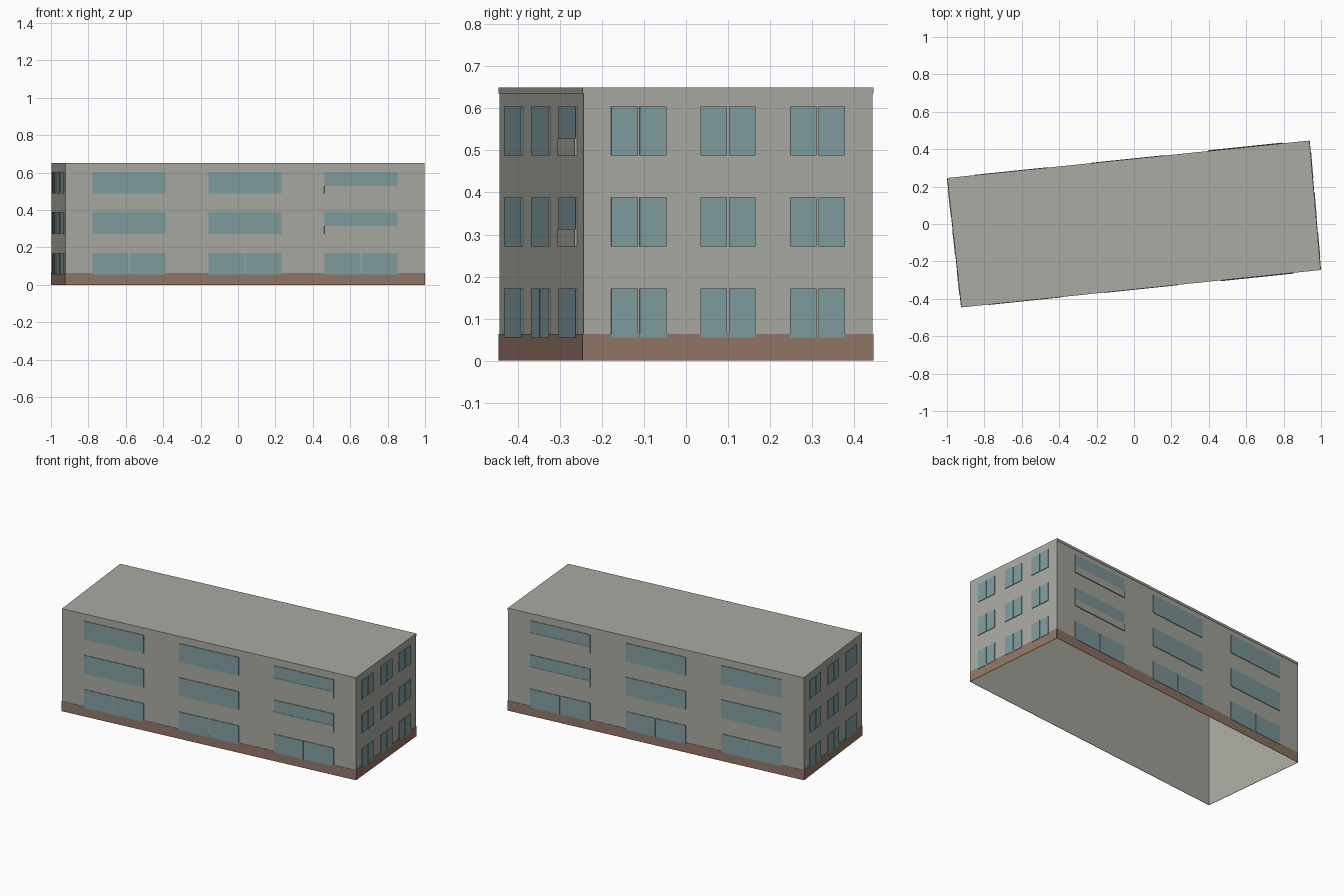
import bpy, bmesh
from mathutils import Vector, Matrix

cube = bpy.data.objects.get("Cube")
if cube:
    bpy.data.objects.remove(cube, do_unlink=True)


def make_material(name, rgb):
    mat = bpy.data.materials.new(name)
    mat.use_nodes = True
    mat.diffuse_color = (*rgb, 1)
    mat.node_tree.nodes["Principled BSDF"].inputs["Base Color"].default_value = (*rgb, 1)
    return mat


plaster = make_material("grey plaster", (0.40, 0.405, 0.36))
brick = make_material("brown plinth", (0.29, 0.185, 0.135))
glass = make_material("blue glass", (0.22, 0.34, 0.355))

# Plan corners, counterclockwise from the front wall's -x end
CORNERS = [Vector(c) for c in ((-0.923, -0.444), (0.998, -0.244),
                               (0.938, 0.444), (-0.998, 0.244))]
HEIGHT = 0.65
FLOORS = ((0.055, 0.171), (0.272, 0.388), (0.488, 0.604))


def finish(name, bm, mat):
    mesh = bpy.data.meshes.new(name)
    bm.to_mesh(mesh)
    bm.free()
    mesh.materials.append(mat)
    obj = bpy.data.objects.new(name, mesh)
    bpy.context.collection.objects.link(obj)
    return obj


def wall_frame(i):
    """Start point, direction, outward normal and length of wall i."""
    a, b = CORNERS[i], CORNERS[(i + 1) % 4]
    d = (b - a).normalized()
    return a, d, Vector((d.y, -d.x)), (b - a).length


def add_plate(bm, i, s0, s1, z0, z1, depth):
    """Thin plate on wall i from s0 to s1 along it, open towards the wall."""
    a, d, n, _ = wall_frame(i)
    mid = a + d * (s0 + s1) / 2 + n * depth / 2
    axes = Matrix(((d.x, -n.x, 0), (d.y, -n.y, 0), (0, 0, 1))).to_4x4()
    size = Matrix.Diagonal((s1 - s0, depth, z1 - z0, 1))
    place = Matrix.Translation((mid.x, mid.y, (z0 + z1) / 2))
    made = bmesh.ops.create_cube(bm, size=1, matrix=place @ axes @ size)
    faces = {f for v in made["verts"] for f in v.link_faces}
    for f in faces:
        f.normal_update()
    back = min(faces, key=lambda f: f.calc_center_median().xy.dot(n))
    bmesh.ops.delete(bm, geom=[back], context='FACES_ONLY')


# Building shell: four walls and a flat roof, open underneath
bm = bmesh.new()
low = [bm.verts.new((c.x, c.y, 0)) for c in CORNERS]
top = [bm.verts.new((c.x, c.y, HEIGHT)) for c in CORNERS]
for i in range(4):
    j = (i + 1) % 4
    bm.faces.new((low[i], low[j], top[j], top[i]))
bm.faces.new(top)
finish("building_shell", bm, plaster)

# Plinth around the foot of the walls
bm = bmesh.new()
for i in range(4):
    add_plate(bm, i, 0, wall_frame(i)[3], 0, 0.063, 0.002)
finish("plinth", bm, brick)

# Eaves bands on the long walls
bm = bmesh.new()
for i in (0, 2):
    add_plate(bm, i, 0, wall_frame(i)[3], 0.635, HEIGHT, 0.002)
finish("eaves_band", bm, plaster)

# Windows, three columns by three floors on each wall
windows, panels = bmesh.new(), bmesh.new()
GAP = 0.005
for i in range(4):
    length = wall_frame(i)[3]
    is_long = i in (0, 2)
    half = length * (0.1015 if is_long else 0.095)
    step = 0.323 if is_long else 0.309
    for col in (-1, 0, 1):
        mid = length * (0.5 + step * col)
        for floor, (z0, z1) in enumerate(FLOORS):
            if is_long and floor > 0:
                add_plate(windows, i, mid - half, mid + half, z0, z1, 0.004)
                # Spandrel panels hide the foot of the +x column's windows
                if col == (1 if i == 0 else -1):
                    add_plate(panels, i, mid - half - 0.002, mid + half + 0.002,
                              z0 - 0.001, z0 + 0.041, 0.006)
            else:
                add_plate(windows, i, mid - half, mid - GAP / 2, z0, z1, 0.004)
                add_plate(windows, i, mid + GAP / 2, mid + half, z0, z1, 0.004)
finish("windows", windows, glass)
finish("spandrel_panels", panels, plaster)
